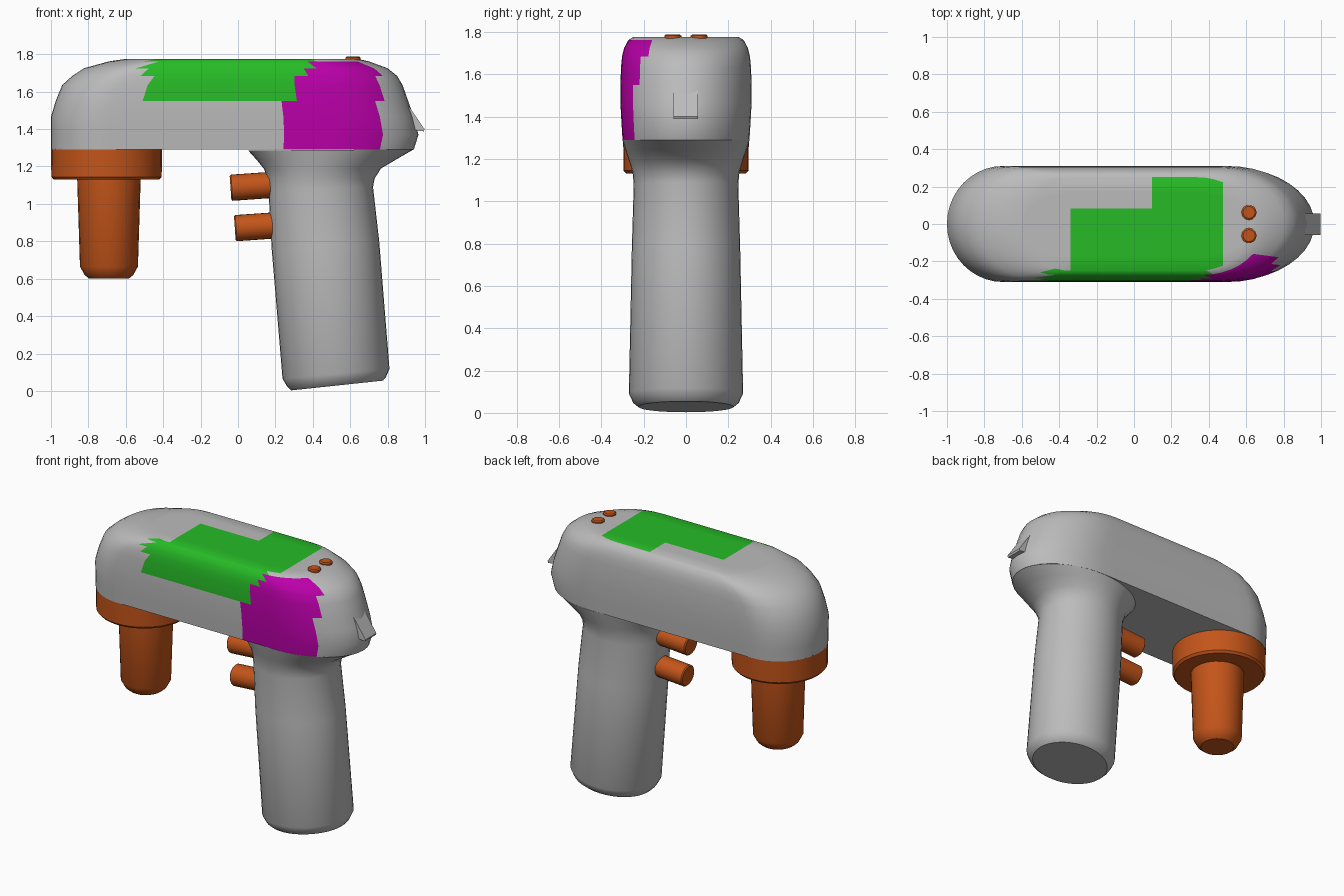
import bpy, bmesh, math
from mathutils import Vector, Matrix

if "Cube" in bpy.data.objects:
    bpy.data.objects.remove(bpy.data.objects["Cube"])


def material(name, rgb):
    m = bpy.data.materials.new(name)
    m.diffuse_color = (*rgb, 1)
    m.use_nodes = True
    m.node_tree.nodes["Principled BSDF"].inputs["Base Color"].default_value = m.diffuse_color
    return m


orange = material("orange", (0.55, 0.09, 0.01))
grey = material("grey", (0.5, 0.5, 0.5))
green = material("green", (0.02, 0.5, 0.02))
magenta = material("magenta", (0.5, 0.0, 0.4))


def finish(bm, name, mats=(), angle=35):
    bmesh.ops.remove_doubles(bm, verts=bm.verts, dist=1e-5)
    bmesh.ops.recalc_face_normals(bm, faces=bm.faces)
    me = bpy.data.meshes.new(name)
    bm.to_mesh(me)
    bm.free()
    for m in mats:
        me.materials.append(m)
    me.shade_smooth()
    me.set_sharp_from_angle(angle=math.radians(angle))
    ob = bpy.data.objects.new(name, me)
    bpy.context.collection.objects.link(ob)
    return ob


def skin(bm, rings, caps=True):
    vs = [[bm.verts.new(p) for p in r] for r in rings]
    n = len(vs[0])
    for a, b in zip(vs, vs[1:]):
        for i in range(n):
            bm.faces.new((a[i], a[(i + 1) % n], b[(i + 1) % n], b[i]))
    if caps:
        bm.faces.new(vs[0])
        bm.faces.new(vs[-1])


def turned(name, profile, matrix, mats, sides=32):
    """Round part from (radius, height) pairs."""
    bm = bmesh.new()
    skin(bm, [[(r * math.cos(2 * math.pi * k / sides), r * math.sin(2 * math.pi * k / sides), h)
               for k in range(sides)] for r, h in profile])
    bm.transform(matrix)
    return finish(bm, name, mats)


# Housing: stacked rounded outlines, closed by strips above and below
def half_outline(z, xl, xr, w, al, ar, n=10, straight=14):
    pts = [(xl + al * (1 - math.cos(t)), -w * math.sin(t), z)
           for t in (math.pi / 2 * k / n for k in range(n + 1))]
    x0, x1 = xl + al, xr - ar
    pts += [(x0 + (x1 - x0) * k / straight, -w, z) for k in range(1, straight)]
    pts += [(x1 + ar * math.sin(t), -w * math.cos(t), z)
            for t in (math.pi / 2 * k / n for k in range(n + 1))]
    return [Vector(p) for p in pts]


def flip(p):
    return Vector((p.x, -p.y, p.z))


layers = [(1.29, -1.0, 0.94, 0.30, 0.30, 0.44),
          (1.37, -1.0, 0.965, 0.305, 0.30, 0.46),
          (1.465, -1.0, 0.94, 0.31, 0.30, 0.44),
          (1.55, -0.975, 0.91, 0.31, 0.30, 0.43),
          (1.635, -0.94, 0.88, 0.307, 0.30, 0.42),
          (1.685, -0.885, 0.85, 0.302, 0.29, 0.40),
          (1.725, -0.825, 0.80, 0.292, 0.28, 0.38),
          (1.762, -0.69, 0.70, 0.272, 0.27, 0.33),
          (1.775, -0.60, 0.64, 0.25, 0.26, 0.30)]
halves = [half_outline(*l) for l in layers]
bm = bmesh.new()
skin(bm, [h + [flip(p) for p in h[-2:0:-1]] for h in halves], caps=False)
rows = 6
for h in (halves[0], halves[-1]):
    for a, b in zip(h, h[1:]):
        for k in range(rows):
            u, v = k / rows, (k + 1) / rows
            q = [a.lerp(flip(a), u), b.lerp(flip(b), u), b.lerp(flip(b), v), a.lerp(flip(a), v)]
            q = [p for i, p in enumerate(q) if (p - q[i - 1]).length > 1e-6]
            if len(q) > 2:
                bm.faces.new([bm.verts.new(p) for p in q])
# Painted patches on the top and front side
for f in bm.faces:
    x, y, z = f.calc_center_median()
    top = z > 1.77
    if top and -0.33 < x < 0.48 and (y < 0.05 or x > 0.1):
        f.material_index = 1
    elif y < -0.15 and not top:
        if 0.27 < x < 0.76 and 1.31 < z < 1.75 and (x > 0.38 or z < 1.67):
            f.material_index = 2
        elif z > 1.55 and -0.48 < x < 0.4:
            f.material_index = 1
finish(bm, "housing", (grey, green, magenta), 40)

# Grip: tilted oval sections (left x, left z, right x, right z, half width)
sections = [(0.285, 0.003, 0.775, 0.055, 0.225), (0.262, 0.025, 0.79, 0.072, 0.25),
            (0.238, 0.065, 0.81, 0.118, 0.27), (0.18, 0.76, 0.755, 0.80, 0.256),
            (0.163, 1.07, 0.722, 1.09, 0.247), (0.158, 1.13, 0.73, 1.135, 0.252),
            (0.14, 1.185, 0.765, 1.19, 0.268), (0.10, 1.235, 0.85, 1.24, 0.285),
            (0.055, 1.285, 0.94, 1.292, 0.30)]
rings = []
for xl, zl, xr, zr, w in sections:
    ring = []
    for k in range(40):
        t = 2 * math.pi * k / 40
        c = math.cos(t)
        ring.append(((xl + xr) / 2 + (xr - xl) / 2 * c, w * math.sin(t), (zl + zr) / 2 + (zr - zl) / 2 * c))
    rings.append(ring)
bm = bmesh.new()
skin(bm, rings)
finish(bm, "grip", (grey,))

# Front collar and nozzle
turned("collar", [(0.282, 1.13), (0.295, 1.145), (0.297, 1.295)],
       Matrix.Translation((-0.703, 0, 0)), (orange,))
turned("nozzle", [(0.105, 0.6), (0.13, 0.62), (0.155, 0.665), (0.17, 1.14)],
       Matrix.Translation((-0.69, 0, 0)), (orange,), 24)

# Trigger buttons
for i, (x, z) in enumerate(((-0.04, 1.086), (-0.017, 0.87))):
    m = Matrix.Translation((x, 0, z)) @ Matrix.Rotation(math.radians(86), 4, 'Y')
    turned(f"trigger_{i + 1}", [(0.063, 0), (0.07, 0.007), (0.07, 0.24)], m, (orange,), 24)

# Small top buttons
for side in (-1, 1):
    turned(f"top_button_{side + 2}", [(0.04, 1.75), (0.04, 1.782), (0.032, 1.788)],
           Matrix.Translation((0.615, 0.062 * side, 0)), (orange,), 20)

# Rear hook
bm = bmesh.new()
skin(bm, [[(x, y, z) for x, z in ((0.905, 1.535), (0.997, 1.40), (0.993, 1.388), (0.93, 1.395))]
          for y in (-0.06, 0.057)])
finish(bm, "rear_hook", (grey,), 20)
